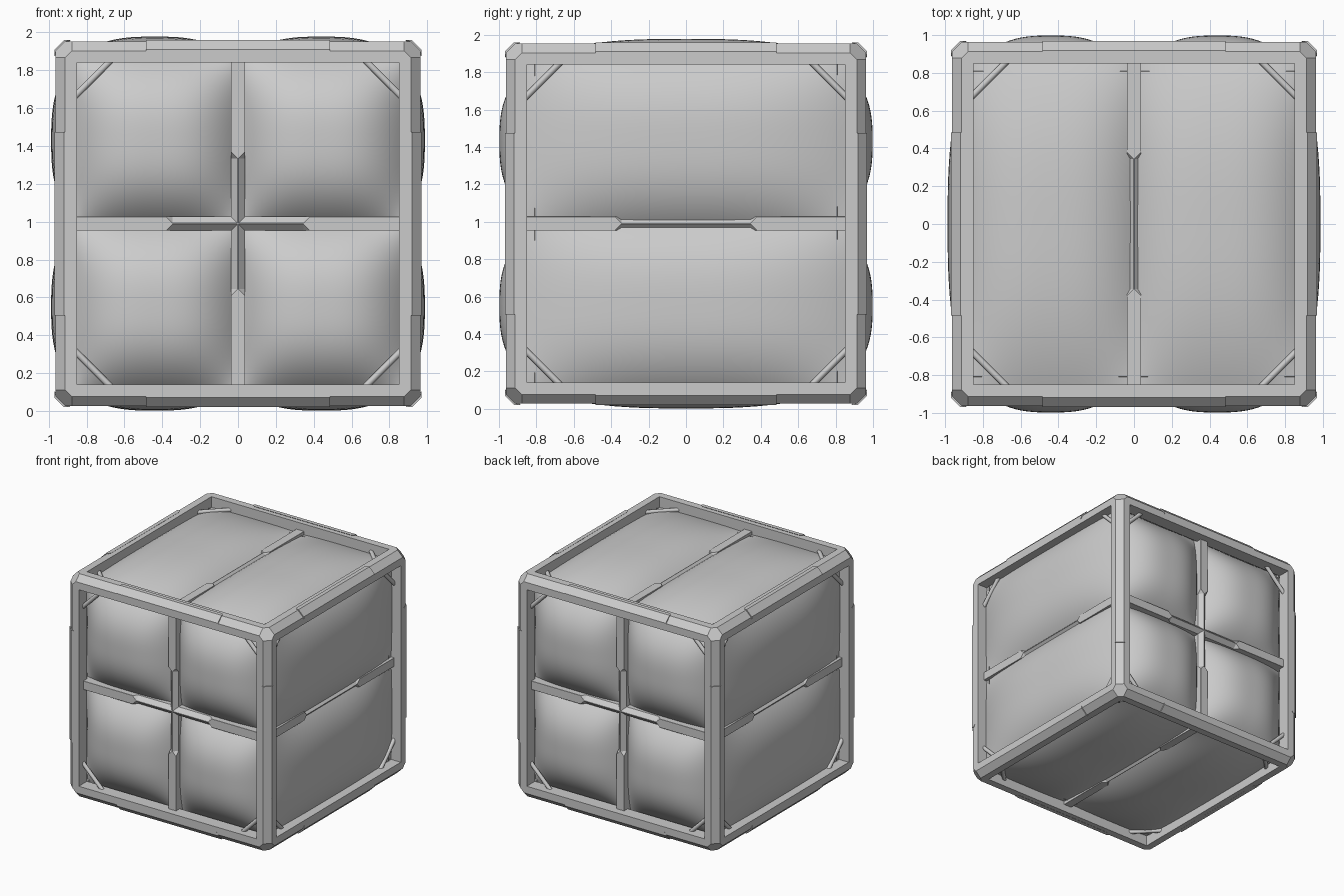
import bpy, bmesh, math
from itertools import permutations, product
from mathutils import Vector, Matrix

if "Cube" in bpy.data.objects:
    bpy.data.objects.remove(bpy.data.objects["Cube"])

C = Vector((0, 0, 0.99))      # centre of the crate
A, INNER, CH = 0.963, 0.85, 0.05   # frame outside, opening, chamfer

grey = bpy.data.materials.new("light_grey")
grey.diffuse_color = (0.6, 0.6, 0.6, 1)
grey.use_nodes = True
grey.node_tree.nodes["Principled BSDF"].inputs["Base Color"].default_value = grey.diffuse_color


def finish(bm, name, smooth=False):
    bmesh.ops.translate(bm, verts=bm.verts, vec=C)
    bmesh.ops.recalc_face_normals(bm, faces=bm.faces)
    me = bpy.data.meshes.new(name)
    for f in bm.faces:
        f.smooth = smooth
    bm.to_mesh(me)
    bm.free()
    me.materials.append(grey)
    ob = bpy.data.objects.new(name, me)
    bpy.context.collection.objects.link(ob)
    return ob


def hull(bm, pts):
    verts = [bm.verts.new(p) for p in pts]
    bmesh.ops.convex_hull(bm, input=verts)


def edge_points(axis, s, t, section):
    """Place (along, p, q) points on one of the twelve cube edges."""
    out = []
    for l, p, q in section:
        v = [0, 0, 0]
        v[axis], v[(axis + 1) % 3], v[(axis + 2) % 3] = l, s * p, t * q
        out.append(v)
    return out


# frame: twelve chamfered beams and eight cut corners
bm = bmesh.new()
beam = [(INNER, INNER), (A, INNER), (A, A - CH), (A - CH, A), (INNER, A)]
for axis, s, t in product(range(3), (-1, 1), (-1, 1)):
    hull(bm, edge_points(axis, s, t, [(l, p, q) for l in (-INNER, INNER) for p, q in beam]))
corner = {(INNER, INNER, INNER)}
corner |= set(permutations((A, INNER, INNER)))
corner |= set(permutations((A, A - CH, INNER)))
corner |= set(permutations((A, A - CH, A - 0.085)))
for sx, sy, sz in product((-1, 1), repeat=3):
    hull(bm, [(sx * x, sy * y, sz * z) for x, y, z in sorted(corner)])
bmesh.ops.dissolve_limit(bm, angle_limit=0.01, verts=bm.verts, edges=bm.edges)
finish(bm, "frame")

# guard plates wrapped over the middle of each beam
bm = bmesh.new()
O = A + 0.006
plate = []
for d in (-1, 1):
    for p, q, l in ((O, 0.885, 0.468), (O, 0.9, 0.485), (O, O - CH, 0.485)):
        plate += [(d * l, p, q), (d * l, q, p)]
for axis, s, t in product(range(3), (-1, 1), (-1, 1)):
    hull(bm, edge_points(axis, s, t, plate))
bmesh.ops.dissolve_limit(bm, angle_limit=0.01, verts=bm.verts, edges=bm.edges)
finish(bm, "guard_plates")

# six sides: right axis, up axis, cells across, cells up, peak, bulge
X, Y, Z = Vector((1, 0, 0)), Vector((0, 1, 0)), Vector((0, 0, 1))
SIDES = {
    "front": (X, Z, 2, 2, 0.998, 0.19), "back": (-X, Z, 2, 2, 0.998, 0.19),
    "right": (Y, Z, 1, 2, 0.987, 0.12), "left": (-Y, Z, 1, 2, 0.987, 0.12),
    "top": (X, Y, 2, 1, 0.988, 0.12), "bottom": (-X, Y, 2, 1, 0.988, 0.12),
}


def cushion(bm, M, u0, u1, v0, v1, peak, bulge, n=28):
    """Pillow-shaped panel."""
    rows = []
    for j in range(n + 1):
        row = []
        for i in range(n + 1):
            a, b = 2 * i / n - 1, 2 * j / n - 1
            h = (1 - abs(a) ** 2.8) * (1 - abs(b) ** 2.8)
            p = Vector((u0 + (u1 - u0) * i / n, v0 + (v1 - v0) * j / n,
                        peak - bulge * (1 - h)))
            row.append(bm.verts.new(M @ p))
        rows.append(row)
    for j in range(n):
        for i in range(n):
            bm.faces.new((rows[j][i], rows[j][i + 1], rows[j + 1][i + 1], rows[j + 1][i]))


def bar(bm, M, vertical):
    """Strap, flat at the ends and ridged in the middle."""
    w, top, low = 0.037, 0.90, 0.78
    rings = []
    for l, c in ((-0.86, .001), (-0.38, .001), (-0.345, .035),
                 (0.345, .035), (0.38, .001), (0.86, .001)):
        prof = [(-w, low), (-w, top - c), (-w + c, top), (w - c, top), (w, top - c), (w, low)]
        rings.append([bm.verts.new(M @ Vector((p, l, h) if vertical else (l, p, h)))
                      for p, h in prof])
    for r0, r1 in zip(rings, rings[1:]):
        for k in range(6):
            bm.faces.new((r0[k], r0[(k + 1) % 6], r1[(k + 1) % 6], r1[k]))
    bm.faces.new(rings[0])
    bm.faces.new(rings[-1])


E = 0.88
for name, (u, v, nu, nv, peak, bulge) in SIDES.items():
    M = Matrix((u, v, u.cross(v))).transposed()
    us = [-E, 0, E] if nu == 2 else [-E, E]
    vs = [-E, 0, E] if nv == 2 else [-E, E]
    bm = bmesh.new()
    for (u0, u1), (v0, v1) in product(zip(us, us[1:]), zip(vs, vs[1:])):
        cushion(bm, M, u0, u1, v0, v1, peak, bulge)
    ob = finish(bm, name + "_cushions", smooth=True)
    # cushions are open sheets: make sure they face outward
    out = M @ Vector((0, 0, 1))
    if sum(p.normal.dot(out) for p in ob.data.polygons) < 0:
        ob.data.flip_normals()

    # straps over the seams
    bm = bmesh.new()
    if nu == 2:
        bar(bm, M, True)
    if nv == 2:
        bar(bm, M, False)
    finish(bm, name + "_straps")

    # diagonal rods across the corners
    bm = bmesh.new()
    for s, t in product((-1, 1), repeat=2):
        p, q = M @ Vector((s * 0.866, t * 0.668, 0.893)), M @ Vector((s * 0.668, t * 0.866, 0.893))
        rot = (q - p).to_track_quat('Z', 'Y').to_matrix().to_4x4()
        bmesh.ops.create_cone(bm, cap_ends=True, segments=12, radius1=0.017, radius2=0.017,
                              depth=(q - p).length,
                              matrix=Matrix.Translation((p + q) / 2) @ rot)
    ob = finish(bm, name + "_corner_rods", smooth=True)
    for f in ob.data.polygons:
        if len(f.vertices) > 4:
            f.use_smooth = False
